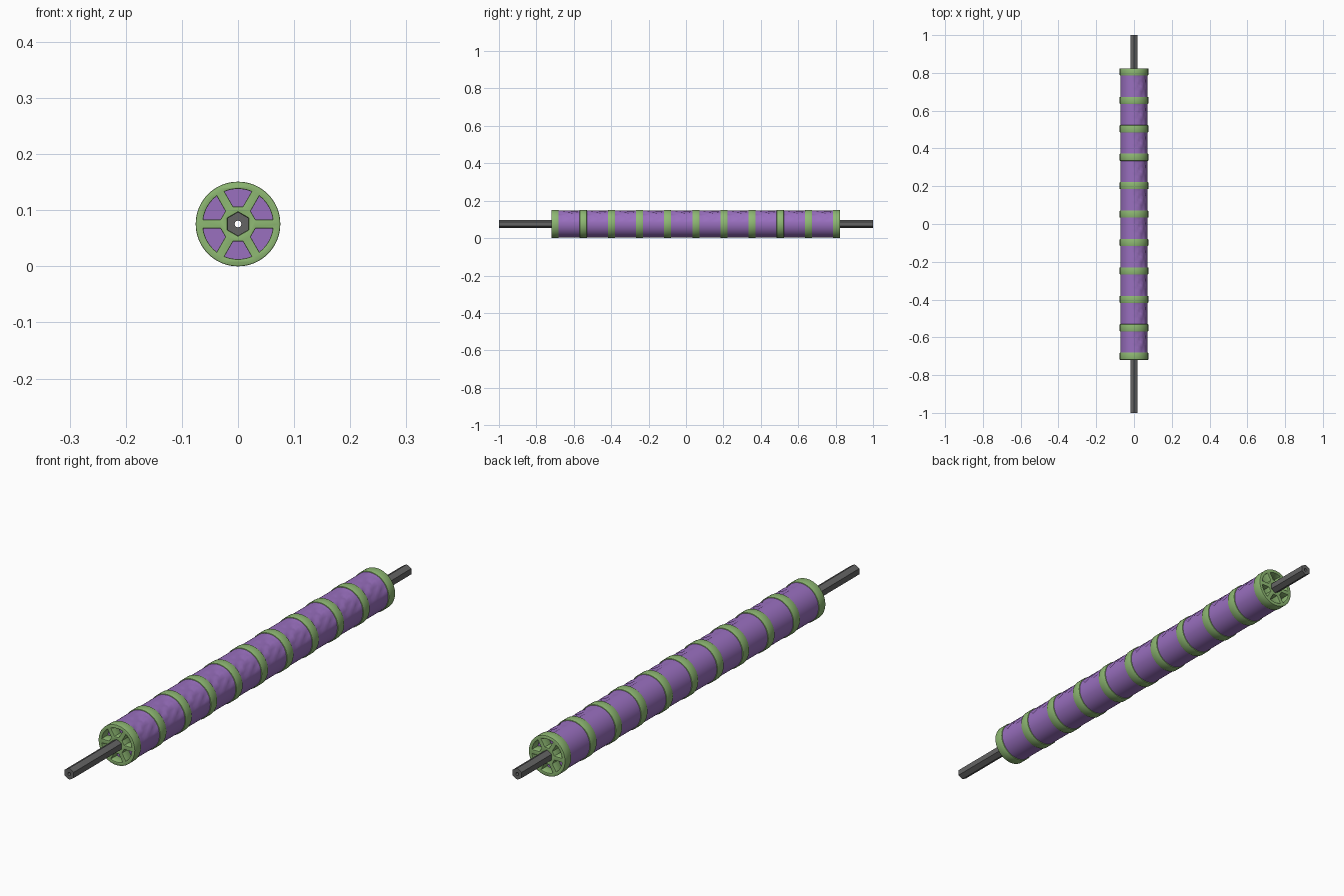
import bpy, bmesh, math, random
from mathutils import Matrix

if "Cube" in bpy.data.objects:
    bpy.data.objects.remove(bpy.data.objects["Cube"])

random.seed(4)
CZ = 0.0755          # height of the roller axis
R = 0.0755           # wheel radius
N = 11               # number of wheels
Y0, STEP, W = -0.70, 0.1505, 0.038


def material(name, rgb):
    m = bpy.data.materials.new(name)
    m.diffuse_color = (*rgb, 1)
    m.use_nodes = True
    m.node_tree.nodes["Principled BSDF"].inputs["Base Color"].default_value = m.diffuse_color
    return m


green = material("green", (0.27, 0.48, 0.17))
purple = material("purple", (0.32, 0.16, 0.52))
grey = material("grey", (0.13, 0.13, 0.13))


def place(name, mesh, y):
    ob = bpy.data.objects.new(name, mesh)
    ob.location = (0, y, CZ)
    bpy.context.collection.objects.link(ob)
    return ob


def finish(mesh, mat, angle):
    mesh.materials.clear()
    mesh.materials.append(mat)
    ob = place("temp", mesh, 0)
    bpy.ops.object.select_all(action='DESELECT')
    ob.select_set(True)
    bpy.context.view_layer.objects.active = ob
    bpy.ops.object.shade_smooth_by_angle(angle=math.radians(angle))
    bpy.data.objects.remove(ob)


def ring(r, n, phase=0.0):
    return [(r * math.cos(phase + 2 * math.pi * i / n),
             r * math.sin(phase + 2 * math.pi * i / n)) for i in range(n)]


def plate(name, loops, depth, bevel):
    """Flat outline with holes, extruded along y, returned as a mesh."""
    cu = bpy.data.curves.new(name, 'CURVE')
    cu.dimensions, cu.fill_mode = '2D', 'BOTH'
    cu.extrude = depth / 2 - bevel
    cu.bevel_depth, cu.bevel_resolution, cu.offset = bevel, 1, -bevel
    for pts in loops:
        sp = cu.splines.new('POLY')
        sp.points.add(len(pts) - 1)
        for p, (x, y) in zip(sp.points, pts):
            p.co = (x, y, 0, 1)
        sp.use_cyclic_u = True
    ob = place(name, cu, 0)
    dg = bpy.context.evaluated_depsgraph_get()
    mesh = bpy.data.meshes.new_from_object(ob.evaluated_get(dg))
    bpy.data.objects.remove(ob)
    mesh.transform(Matrix.Rotation(math.pi / 2, 4, 'X'))
    bm = bmesh.new()
    bm.from_mesh(mesh)
    bmesh.ops.remove_doubles(bm, verts=bm.verts, dist=1e-5)
    bmesh.ops.recalc_face_normals(bm, faces=bm.faces)
    bm.to_mesh(mesh)
    bm.free()
    return mesh


def window(mid, half=0.008, inner=0.031, outer=0.0625):
    """Opening between two spokes: straight hub side, curved rim side."""
    a_out = math.pi / 6 - math.asin(half / outer)
    r_in = inner / math.cos(math.radians(15))
    a_in = math.pi / 6 - math.asin(half / r_in)
    pts = [(outer * math.cos(mid + a_out * t / 4), outer * math.sin(mid + a_out * t / 4))
           for t in range(-4, 5)]
    for s in (1, -1):
        pts.append((inner / math.cos(a_in) * math.cos(mid + s * a_in),
                    inner / math.cos(a_in) * math.sin(mid + s * a_in)))
    return pts


# Hexagonal shaft with a round bore
shaft = plate("shaft", [ring(0.0215, 6, math.pi / 6), ring(0.006, 16)], 2.0, 0.0)
finish(shaft, grey, 30)
place("hex_shaft", shaft, 0)

# Six-spoke wheels
loops = [ring(R, 48), ring(0.0215, 6, math.pi / 6)]
loops += [window(math.pi / 6 + k * math.pi / 3) for k in range(6)]
wheel = plate("wheel", loops, W, 0.002)
finish(wheel, green, 40)
for i in range(N):
    place(f"wheel_{i + 1}", wheel, Y0 + i * STEP)


# Sleeves between wheels, creased along the upper right side
def sleeve_mesh():
    n, length, rows = 48, STEP - W, 8
    bm = bmesh.new()

    def loop(y, r, dented):
        vs = []
        for k in range(n):
            a = 2 * math.pi * k / n
            dent = 0.0
            if dented and math.radians(15) < a < math.radians(85):
                dent = random.choice((0, 0, 0.002, 0.005))
            vs.append(bm.verts.new(((r - dent) * math.cos(a), y, (r - dent) * math.sin(a))))
        return vs

    ys = [-length / 2 + length * j / rows for j in range(rows + 1)]
    loops = [loop(y, 0.0725, 0 < j < rows) for j, y in enumerate(ys)]
    loops += [loop(ys[-1], 0.024, False), loop(ys[0], 0.024, False)]
    for a, b in zip(loops, loops[1:] + loops[:1]):
        for k in range(n):
            bm.faces.new((a[k], a[(k + 1) % n], b[(k + 1) % n], b[k]))
    bmesh.ops.recalc_face_normals(bm, faces=bm.faces)
    me = bpy.data.meshes.new("sleeve")
    bm.to_mesh(me)
    bm.free()
    return me


sleeve = sleeve_mesh()
finish(sleeve, purple, 60)
for i in range(N - 1):
    place(f"sleeve_{i + 1}", sleeve, Y0 + (i + 0.5) * STEP)
